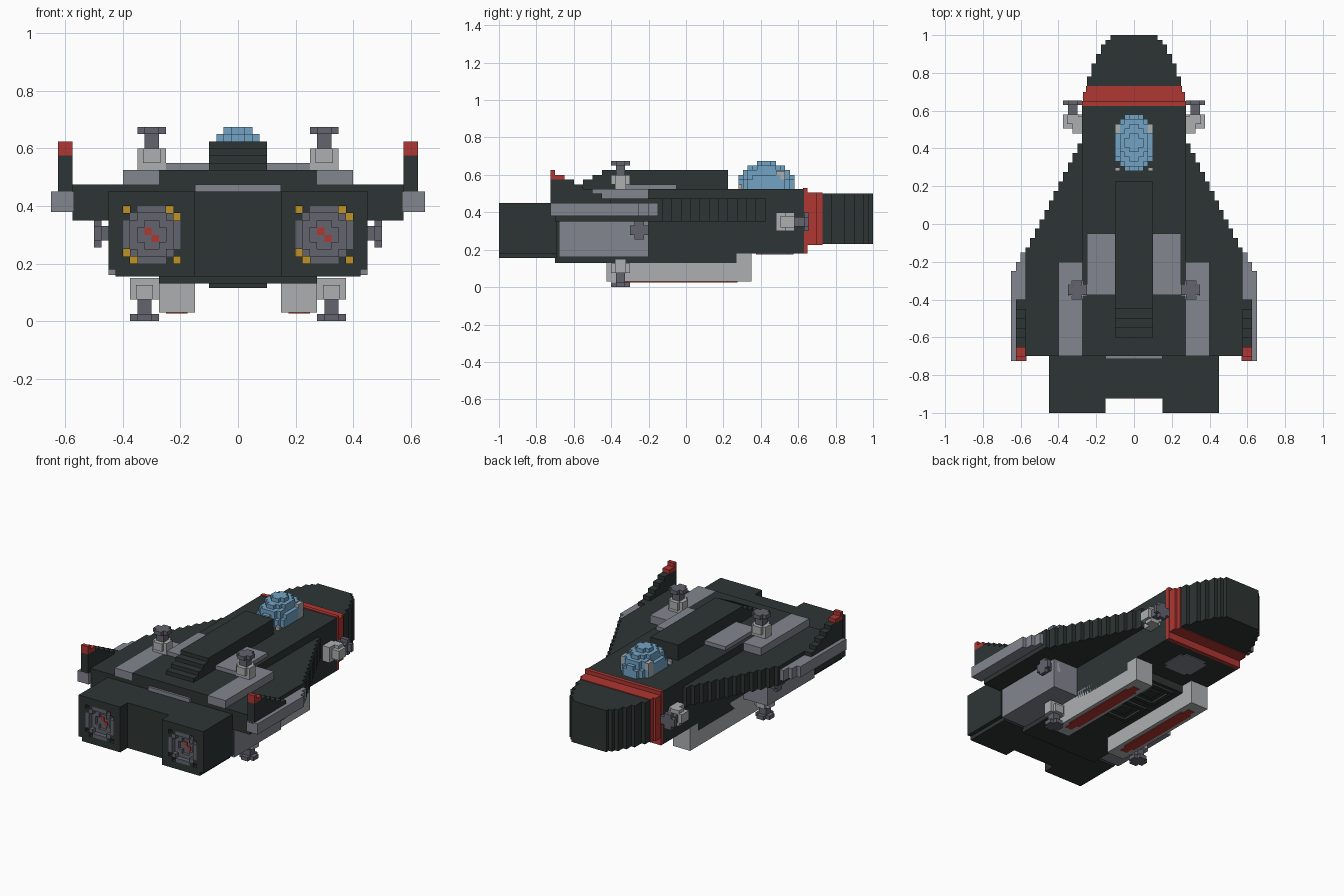
import bpy
import bmesh
from math import hypot, pi
from mathutils import Matrix, Vector

if "Cube" in bpy.data.objects:
    bpy.data.objects.remove(bpy.data.objects["Cube"])


def material(name, rgb):
    m = bpy.data.materials.new(name)
    m.use_nodes = True
    m.diffuse_color = (*rgb, 1)
    m.node_tree.nodes["Principled BSDF"].inputs["Base Color"].default_value = (*rgb, 1)
    return m


DARK = material("charcoal hull", (.027, .035, .034))
GREY = material("panel grey", (.23, .24, .28))
LIGHT = material("light grey", (.42, .43, .44))
GUN = material("gunmetal", (.125, .127, .155))
RED = material("marking red", (.43, .038, .032))
BLUE = material("canopy blue", (.17, .37, .56))
YELLOW = material("engine yellow", (.52, .29, .02))
U = 0.025  # block unit


def part(name, mat, boxes, mirror=False, matrix=None):
    """One object from boxes given as (x0, x1, y0, y1, z0, z1)."""
    bm = bmesh.new()
    boxes = list(boxes)
    if mirror:
        boxes += [(-b[1], -b[0], *b[2:]) for b in boxes]
    for x0, x1, y0, y1, z0, z1 in boxes:
        centre = Vector((x0 + x1, y0 + y1, z0 + z1)) / 2
        size = Matrix.Diagonal((x1 - x0, y1 - y0, z1 - z0, 1))
        bmesh.ops.create_cube(bm, size=1, matrix=Matrix.Translation(centre) @ size)
    if matrix:
        bm.transform(matrix)
    mesh = bpy.data.meshes.new(name)
    bm.to_mesh(mesh)
    bm.free()
    mesh.materials.append(mat)
    obj = bpy.data.objects.new(name, mesh)
    bpy.context.collection.objects.link(obj)
    return obj


# Main body
part("hull", DARK, [(-.275, .275, -.7, .63, .18, .525),
                    (-.275, .275, -.7, .27, .13, .2)])
part("belly_panel", GREY, [(-.1, .1, .4, .55, .175, .185),
                           (-.075, .075, .375, .575, .175, .185)])
part("belly_hatches", DARK, [b for y in (-.2, .05) for b in (
    (-.1, -.075, y, y + .2, .115, .135), (.075, .1, y, y + .2, .115, .135),
    (-.1, .1, y, y + U, .115, .135), (-.1, .1, y + .175, y + .2, .115, .135),
    (-.04, .04, y + .06, y + .14, .12, .135))])

# Stepped nose and red collar
part("nose", DARK, [(-.25 + k * U, .25 - k * U, .7, y, .23, .5)
                    for k, y in enumerate((.78, .85, .9, .95))]
     + [(-.15, .15, .7, .975, .23, .5), (-.125, .125, .7, 1, .23, .5)])
part("nose_collar", RED, [(-.275, .275, .625, .65, .18, .53),
                          (-.27, .27, .65, .7, .225, .505),
                          (-.255, .255, .7, .73, .225, .505)])

# Stepped wings
part("wings", DARK, [(.2 + n * U, .275 + n * U, -.7, .475 - .05 * n, .35, .475)
                     for n in range(13)], mirror=True)
part("wing_edges", GREY, [(.57, .6, -.725, -.15, .38, .45),
                          (.6, .625, -.725, -.2, .38, .45),
                          (.625, .65, -.725, -.25, .38, .45)], mirror=True)
part("wing_fins", DARK, [(.575, .625, -.725, -.6 + .05 * k, .44, .575 - U * k)
                         for k in range(5)], mirror=True)
part("fin_tips", RED, [(.575, .625, -.725, -.65, .575, .6),
                       (.575, .625, -.725, -.7, .6, .625)], mirror=True)
part("side_pods", GREY, [(.27, .45, -.68, -.2, .16, .355)], mirror=True)

# Top deck
part("deck_rails", GREY, [(.275, .4, -.7, -.2, .47, .525)], mirror=True)
part("deck_panels", GREY, [(.1, .25, -.375, -.05, .52, .55)], mirror=True)
part("spine", DARK, [(-.1, .1, -.6 + .05 * k, .225, .52, .55 + U * k) for k in range(4)])
part("rear_lip", GREY, [(-.15, .15, -.715, -.69, .45, .475)])

# Blocky canopy dome
dome = []
for i in range(-4, 4):
    for j in range(-6, 6):
        r = hypot((i + .5) / 4.3, (j + .5) / 6.2)
        if r < 1:
            height = max(2, round(6 * (1 - r * r) ** .5))
            dome.append((i * U, i * U + U, .43 + j * U, .455 + j * U, .52, .525 + height * U))
part("canopy", BLUE, dome)
part("canopy_brackets", LIGHT, [(.075, .1, .48, .53, .52, .62),
                                (.075, .1, .28, .3, .52, .55)], mirror=True)

# Engine block, open around the two nozzles
part("engine_block", DARK, [(-.45, .45, -.925, -.69, .18, .45),
                            (-.425, .425, -.925, -.69, .155, .2)])
part("engine_housings", DARK, [(.15, .2, -1, -.92, .18, .45), (.4, .45, -1, -.92, .18, .45),
                               (.2, .4, -1, -.92, .4, .45), (.2, .4, -1, -.92, .155, .2),
                               (.15, .425, -1, -.92, .155, .185)], mirror=True)
LAMPS = {(-4, 3), (2, 3), (3, 2), (-4, -3), (-3, -4), (3, -4)}
CORES = {(-1, 0), (0, -1)}
for side, cx in (("right", -.3), ("left", .3)):
    groups = {"lamps": [], "core": [], "nozzle": [], "corners": []}
    for i in range(-4, 4):
        for j in range(-4, 4):
            r = hypot(i + .5, j + .5)
            if (i, j) in LAMPS:
                kind, front = "lamps", -.93
            elif (i, j) in CORES:
                kind, front = "core", -.955
            elif r < 4.2:
                kind, front = "nozzle", (-1 if r > 3 else -.97 if r > 1.6 else -.95)
            else:
                kind, front = "corners", -1
            groups[kind].append((cx + i * U, cx + i * U + U, front, -.92,
                                 .3 + j * U, .3 + j * U + U))
    for kind, mat in (("lamps", YELLOW), ("core", RED), ("nozzle", GUN), ("corners", DARK)):
        part(f"{side}_engine_{kind}", mat, groups[kind])

# Landing skids with red strips underneath
part("skids", LIGHT, [(.15, .275, -.425, .35, .03, .185)], mirror=True)
part("skid_strips", RED, [(.175, .25, -.3, .225, .026, .035),
                          (.19, .235, -.35, .275, .026, .035)], mirror=True)


# Turrets, built pointing up and then turned into place
def turret(name, x, y, z, turn):
    for side, s in (("left", 1), ("right", -1)):
        m = Matrix.Translation((s * x, y, z)) @ turn(s)
        part(f"{side}_{name}_mount", LIGHT, [(-.05, .05, -.03, .03, 0, .075),
                                             (-.03, .03, -.05, .05, .025, .075)], matrix=m)
        part(f"{side}_{name}_barrel", GUN, [(-.025, .025, -.025, .025, .07, .13),
                                            (-.05, .05, -.025, .025, .125, .15),
                                            (-.025, .025, -.05, .05, .125, .15)], matrix=m)


turret("top_turret", .3, -.35, .525, lambda s: Matrix())
turret("lower_turret", .325, -.35, .15, lambda s: Matrix.Rotation(pi, 4, "X"))
turret("side_turret", .35, -.25, .305, lambda s: Matrix.Rotation(s * pi / 2, 4, "Y"))
turret("nose_turret", .325, .505, .35, lambda s: Matrix.Rotation(-pi / 2, 4, "X"))
part("nose_turret_brackets", LIGHT, [(.27, .325, .48, .57, .3, .4)], mirror=True)
